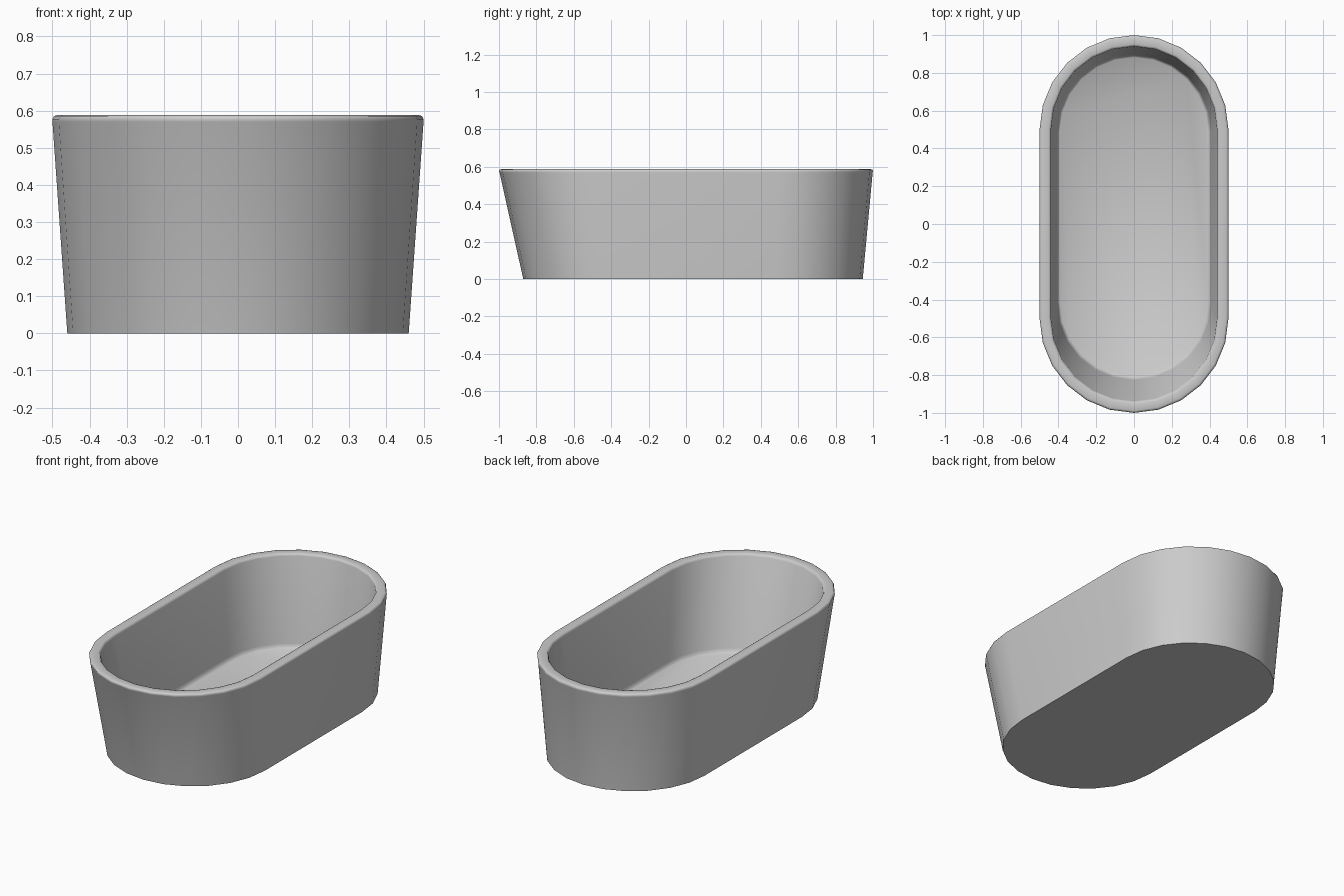
import bpy, bmesh, math

if "Cube" in bpy.data.objects:
    bpy.data.objects.remove(bpy.data.objects["Cube"])

# Single plain colour
grey = bpy.data.materials.new("light_grey")
grey.diffuse_color = (0.6, 0.6, 0.6, 1)
grey.use_nodes = True
grey.node_tree.nodes["Principled BSDF"].inputs["Base Color"].default_value = grey.diffuse_color

SEG = 12  # facets in each rounded end


def outline(half_width, front, back, z):
    """Rounded-end outline, counter-clockwise seen from above."""
    pts = []
    for start, centre in ((0, back - half_width), (math.pi, front + half_width)):
        for i in range(SEG + 1):
            a = start + math.pi * i / SEG
            pts.append((half_width * math.cos(a), centre + half_width * math.sin(a), z))
    return pts


# Half width, front end, back end, height: from the base, over the rim, to the floor
sections = [
    (0.460, -0.870, 0.945, 0.000),   # base
    (0.500, -0.997, 0.998, 0.570),   # outer wall top
    (0.500, -1.000, 1.000, 0.577),   # rounded rim
    (0.496, -0.996, 0.996, 0.585),
    (0.488, -0.988, 0.988, 0.588),
    (0.452, -0.952, 0.952, 0.588),
    (0.444, -0.944, 0.944, 0.585),
    (0.440, -0.938, 0.940, 0.575),
    (0.407, -0.826, 0.897, 0.085),   # inner wall bottom
    (0.402, -0.817, 0.892, 0.068),   # rounded floor edge
    (0.392, -0.805, 0.882, 0.060),   # floor
]

bm = bmesh.new()
rings = [[bm.verts.new(p) for p in outline(*s)] for s in sections]
for low, high in zip(rings, rings[1:]):
    n = len(low)
    for i in range(n):
        j = (i + 1) % n
        bm.faces.new((low[i], low[j], high[j], high[i]))
bm.faces.new(rings[0][::-1])  # underside
bm.faces.new(rings[-1])       # tub floor

mesh = bpy.data.meshes.new("bathtub")
bm.to_mesh(mesh)
bm.free()
mesh.materials.append(grey)
tub = bpy.data.objects.new("bathtub", mesh)
bpy.context.collection.objects.link(tub)

# Smooth walls and rim, crisp base edge
bpy.context.view_layer.objects.active = tub
tub.select_set(True)
bpy.ops.object.shade_smooth_by_angle(angle=math.radians(50))
